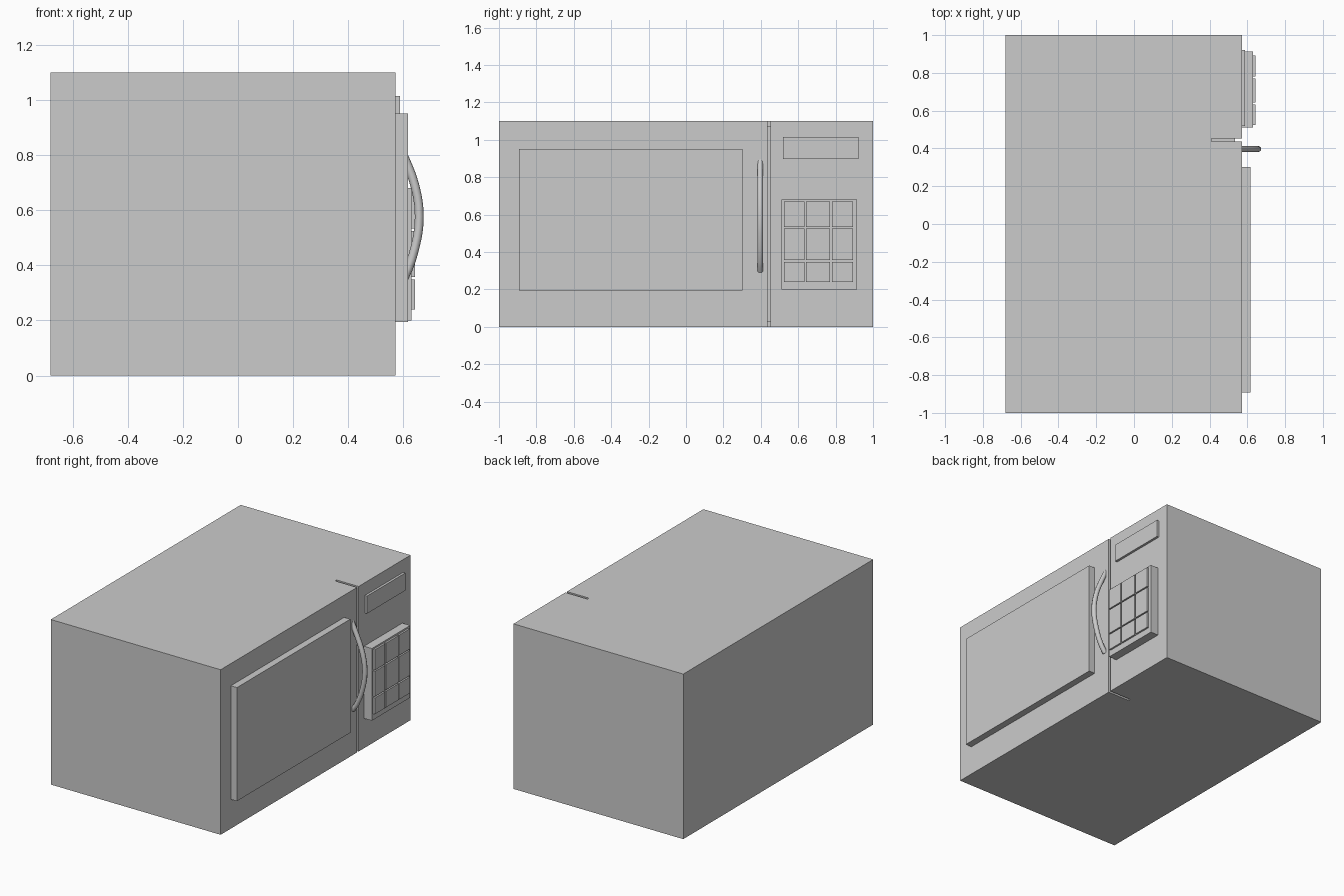
import bpy

if "Cube" in bpy.data.objects:
    bpy.data.objects.remove(bpy.data.objects["Cube"])


def box(name, lo, hi):
    """Box from its minimum and maximum corners."""
    bpy.ops.mesh.primitive_cube_add(size=1, location=[(a + b) / 2 for a, b in zip(lo, hi)])
    ob = bpy.context.object
    ob.name = name
    ob.scale = [b - a for a, b in zip(lo, hi)]
    bpy.ops.object.transform_apply(location=False, rotation=False, scale=True)
    return ob


FRONT = 0.572  # x of the appliance's front face

# Cabinet
body = box("body", (-0.68, -1, 0), (FRONT, 1, 1.10))

# Door seam: shallow groove down the front, longer slots on top and underneath
seams = [
    ("front_seam_cutter", (0.535, 0.437, -0.1), (0.70, 0.453, 1.2)),
    ("top_seam_cutter", (0.41, 0.437, 1.075), (0.68, 0.453, 1.15)),
    ("bottom_seam_cutter", (0.41, 0.437, -0.05), (0.68, 0.453, 0.028)),
]
for name, lo, hi in seams:
    cutter = box(name, lo, hi)
    cutter.hide_render = True
    cutter.display_type = 'WIRE'
    mod = body.modifiers.new(name, 'BOOLEAN')
    mod.operation = 'DIFFERENCE'
    mod.solver = 'EXACT'
    mod.object = cutter

# Door window, display and keypad plate, slightly sunk into the front
box("door_window", (FRONT - 0.01, -0.892, 0.195), (0.617, 0.302, 0.952))
box("display", (FRONT - 0.01, 0.519, 0.898), (0.588, 0.922, 1.015))
box("keypad_plate", (FRONT - 0.01, 0.51, 0.199), (0.630, 0.914, 0.68))

# Keys, 3 x 3
columns = [(0.524, 0.633), (0.642, 0.771), (0.780, 0.893)]
rows = [(0.240, 0.348), (0.357, 0.525), (0.534, 0.669)]
for r, (z0, z1) in enumerate(rows):
    for c, (y0, y1) in enumerate(columns):
        box(f"key_{r}_{c}", (0.625, y0, z0), (0.642, y1, z1))

# Bowed door handle: round bar along an arc (x, z)
path = [(0.556, 0.893), (0.601, 0.798), (0.642, 0.690), (0.658, 0.577),
        (0.642, 0.462), (0.601, 0.350), (0.567, 0.299)]
curve = bpy.data.curves.new("door_handle", 'CURVE')
curve.dimensions = '3D'
curve.bevel_depth = 0.016
curve.bevel_resolution = 2
curve.resolution_u = 3
curve.use_fill_caps = True
spline = curve.splines.new('BEZIER')
spline.bezier_points.add(len(path) - 1)
for point, (x, z) in zip(spline.bezier_points, path):
    point.co = (x, 0.397, z)
    point.handle_left_type = point.handle_right_type = 'AUTO'
handle = bpy.data.objects.new("door_handle", curve)
bpy.context.collection.objects.link(handle)
